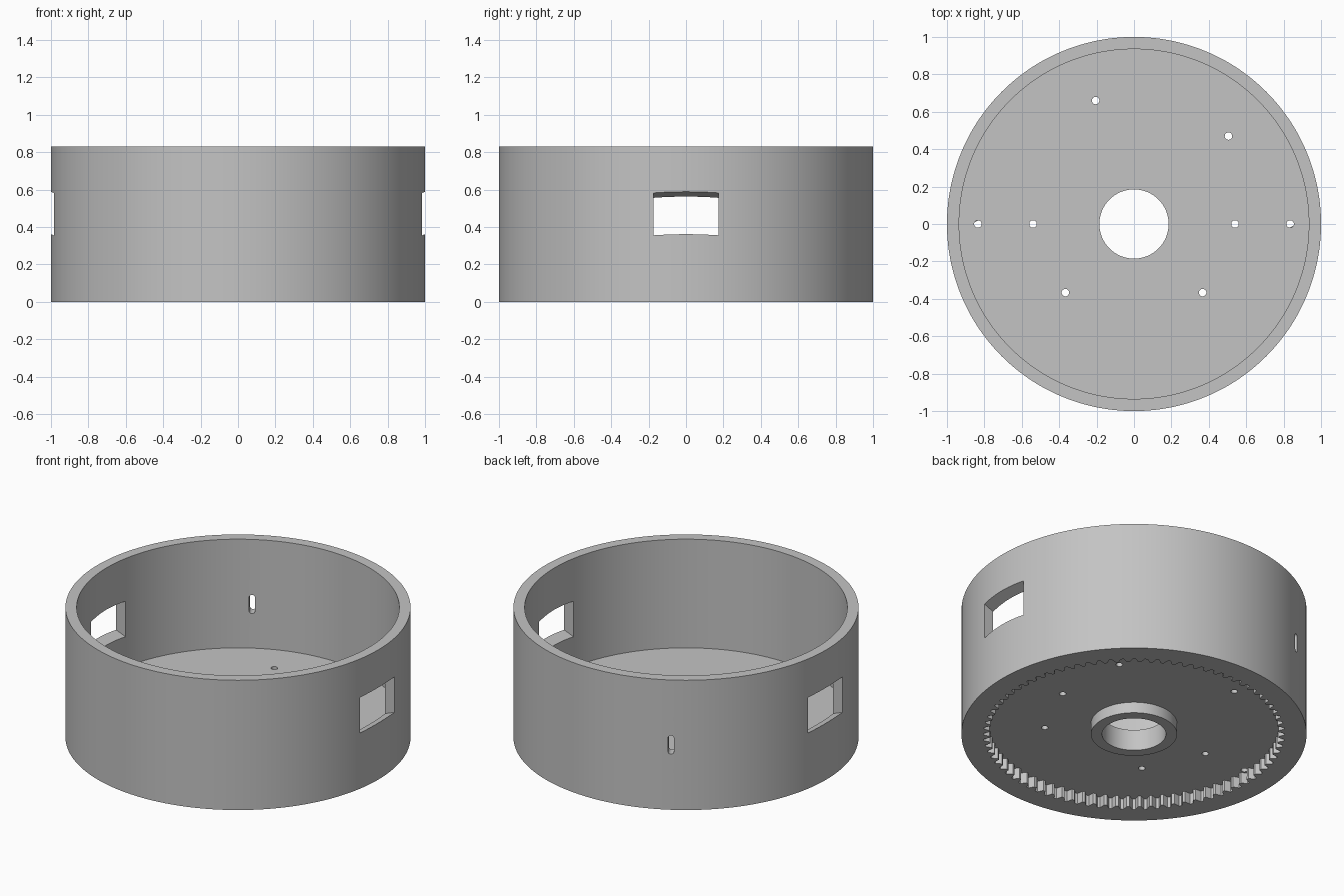
import bpy, bmesh
from math import sin, cos, pi, radians
from mathutils import Matrix, Vector

cube = bpy.data.objects.get("Cube")
if cube:
    bpy.data.objects.remove(cube)

TEETH = 80
SEGMENTS = TEETH * 4
HEIGHT, FLOOR, RECESS = 0.83, 0.135, 0.07
BORE, HUB, WALL = 0.185, 0.25, 0.935
ROOT, TIP = 0.872, 0.838

grey = bpy.data.materials.new("plain grey")
grey.use_nodes = True
grey.diffuse_color = (0.55, 0.55, 0.55, 1)
grey.node_tree.nodes["Principled BSDF"].inputs["Base Color"].default_value = (0.55, 0.55, 0.55, 1)


def new_object(name, bm):
    bmesh.ops.recalc_face_normals(bm, faces=bm.faces)
    mesh = bpy.data.meshes.new(name)
    bm.to_mesh(mesh)
    bm.free()
    mesh.materials.append(grey)
    obj = bpy.data.objects.new(name, mesh)
    bpy.context.collection.objects.link(obj)
    return obj


def gear(i):
    """Radius of the inward tooth outline at segment i."""
    return TIP if i % 4 in (2, 3) else ROOT


def lathe(bm, profile):
    """Spin a closed profile; a radius may be a function of the segment."""
    rings = []
    for radius, z in profile:
        ring = []
        for i in range(SEGMENTS):
            a = 2 * pi * i / SEGMENTS
            r = radius(i) if callable(radius) else radius
            ring.append(bm.verts.new((r * cos(a), r * sin(a), z)))
        rings.append(ring)
    for lower, upper in zip(rings, rings[1:] + rings[:1]):
        for i in range(SEGMENTS):
            j = (i + 1) % SEGMENTS
            bm.faces.new((lower[i], lower[j], upper[j], upper[i]))


def prism(bm, outline, start, sweep):
    """Sweep an outline of 3D points along a vector."""
    ends = [[bm.verts.new(Vector(p) + start + sweep * k) for p in outline] for k in (0, 1)]
    bm.faces.new(ends[0])
    bm.faces.new(ends[1])
    for i in range(len(outline)):
        j = (i + 1) % len(outline)
        bm.faces.new((ends[0][i], ends[0][j], ends[1][j], ends[1][i]))


# Drum: hub, toothed recess below, outer wall, rim and floor
bm = bmesh.new()
lathe(bm, [(BORE, 0), (HUB, 0), (HUB, RECESS), (gear, RECESS), (gear, 0),
           (1, 0), (1, HEIGHT), (WALL, HEIGHT), (WALL, FLOOR), (BORE, FLOOR)])
drum = new_object("drum_housing", bm)

cuts = bmesh.new()

# Screw holes through the floor
holes = [(-0.205, 0.66), (0.505, 0.47)]
for s in (-1, 1):
    holes += [(s * 0.835, 0), (s * 0.54, 0), (s * 0.367, -0.367)]
for x, y in holes:
    circle = [(0.02 * cos(a), 0.02 * sin(a), 0) for a in (2 * pi * k / 24 for k in range(24))]
    prism(cuts, circle, Vector((x, y, 0.02)), Vector((0, 0, 0.2)))

# Side windows, sloping down towards the inside
for s in (-1, 1):
    window = [(0, y, z) for y, z in ((-0.175, 0), (0.175, 0), (0.175, 0.227), (-0.175, 0.227))]
    prism(cuts, window, Vector((s * 0.85, 0, 0.302)), Vector((s * 0.25, 0, 0.1)))

# Upright rounded slot in the back wall
turn = Matrix.Rotation(radians(120), 3, 'Z')
slot = []
for k in range(18):
    a = pi * (k % 9) / 8 + (pi if k > 8 else 0)
    slot.append(turn @ Vector((0, 0.0175 * cos(a), 0.0175 * sin(a) + (0.0425 if k < 9 else -0.0425))))
prism(cuts, slot, turn @ Vector((0.85, 0, 0)) + Vector((0, 0, 0.415)), turn @ Vector((0.25, 0, 0)))

cutter = new_object("opening_cutter", cuts)
cutter.hide_render = True

# Cut the openings, then discard the cutter
bpy.ops.object.select_all(action='DESELECT')
bpy.context.view_layer.objects.active = drum
drum.select_set(True)
mod = drum.modifiers.new("openings", 'BOOLEAN')
mod.operation = 'DIFFERENCE'
mod.solver = 'EXACT'
mod.object = cutter
bpy.ops.object.modifier_apply(modifier=mod.name)
bpy.data.objects.remove(cutter)
bpy.ops.object.shade_smooth_by_angle(angle=radians(25))
